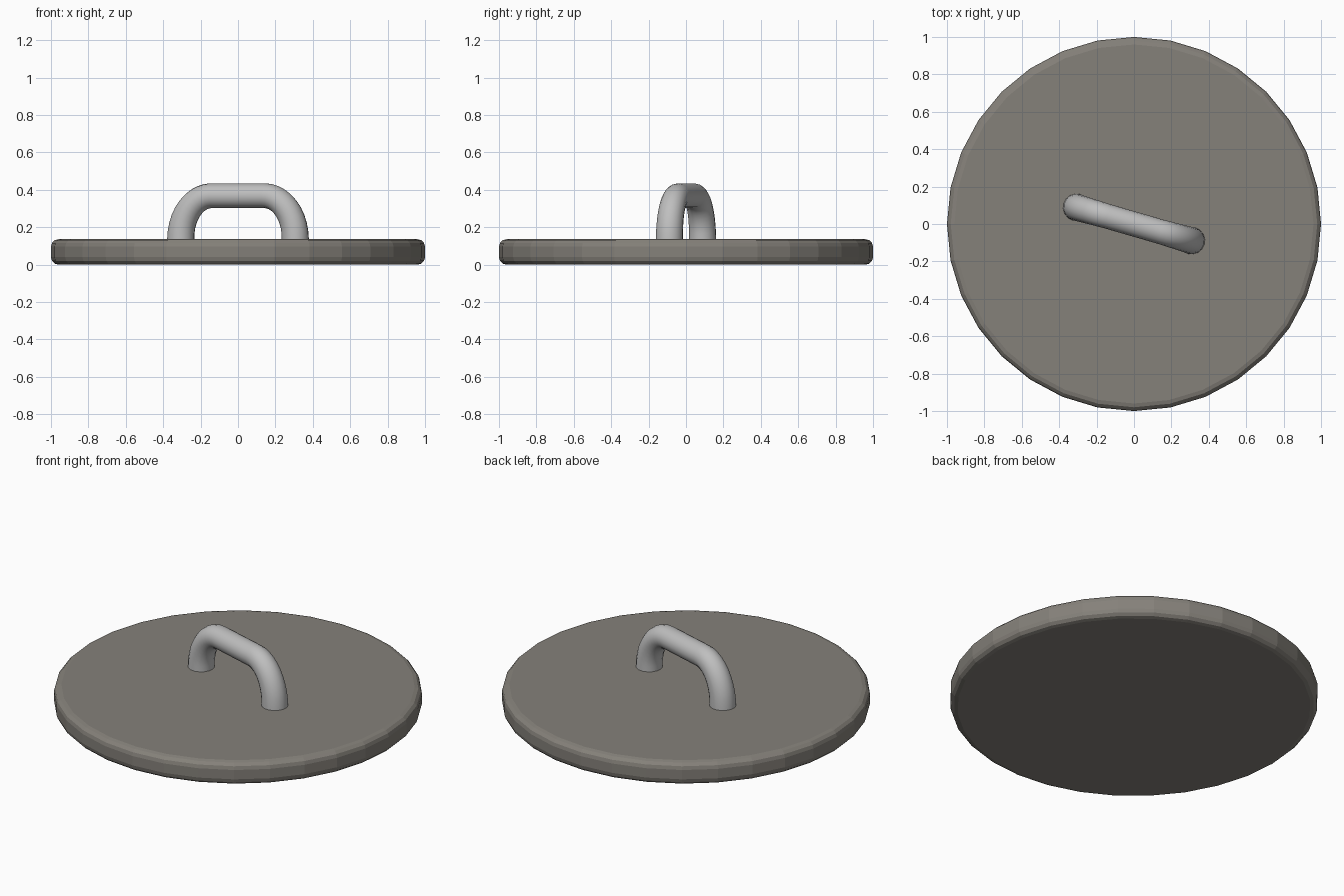
import bpy
import math

if "Cube" in bpy.data.objects:
    bpy.data.objects.remove(bpy.data.objects["Cube"])


def material(name, rgb):
    m = bpy.data.materials.new(name)
    m.diffuse_color = (*rgb, 1)
    m.use_nodes = True
    m.node_tree.nodes["Principled BSDF"].inputs["Base Color"].default_value = m.diffuse_color
    return m


stone = material("warm_grey", (0.235, 0.22, 0.195))
metal = material("light_grey", (0.52, 0.52, 0.52))

# Lid: 32-sided disc with rounded rims, flat shaded
bpy.ops.mesh.primitive_cylinder_add(vertices=32, radius=1, depth=0.136, location=(0, 0, 0.068))
lid = bpy.context.object
lid.name = "lid"
lid.data.materials.append(stone)
bevel = lid.modifiers.new("rounded_rim", 'BEVEL')
bevel.width = 0.04
bevel.segments = 3
bevel.limit_method = 'ANGLE'
bevel.angle_limit = math.radians(40)

# Handle: swept arch, slightly thicker at the legs
half = [(-0.308, 0.10, 0.073)]
steps = 10
for i in range(steps + 1):
    a = math.pi / 2 * i / steps
    x = -0.14 - 0.166 * math.cos(a)
    z = 0.14 + 0.229 * math.sin(a)
    half.append((x, z, 0.073 - 0.007 * i / steps))
path = half + [(-x, z, r) for x, z, r in reversed(half)]

curve = bpy.data.curves.new("handle", 'CURVE')
curve.dimensions = '3D'
curve.bevel_depth = 1.0
curve.bevel_resolution = 6
curve.use_fill_caps = True
spline = curve.splines.new('POLY')
spline.points.add(len(path) - 1)
for p, (x, z, r) in zip(spline.points, path):
    p.co = (x, -0.29 * x, z, 1)   # turned about 16 degrees across the lid
    p.radius = r
handle = bpy.data.objects.new("handle", curve)
bpy.context.collection.objects.link(handle)
bpy.ops.object.select_all(action='DESELECT')
handle.select_set(True)
bpy.context.view_layer.objects.active = handle
bpy.ops.object.convert(target='MESH')
handle = bpy.context.object
handle.name = "handle"
handle.data.materials.clear()
handle.data.materials.append(metal)
bpy.ops.object.shade_smooth_by_angle(angle=math.radians(40))
